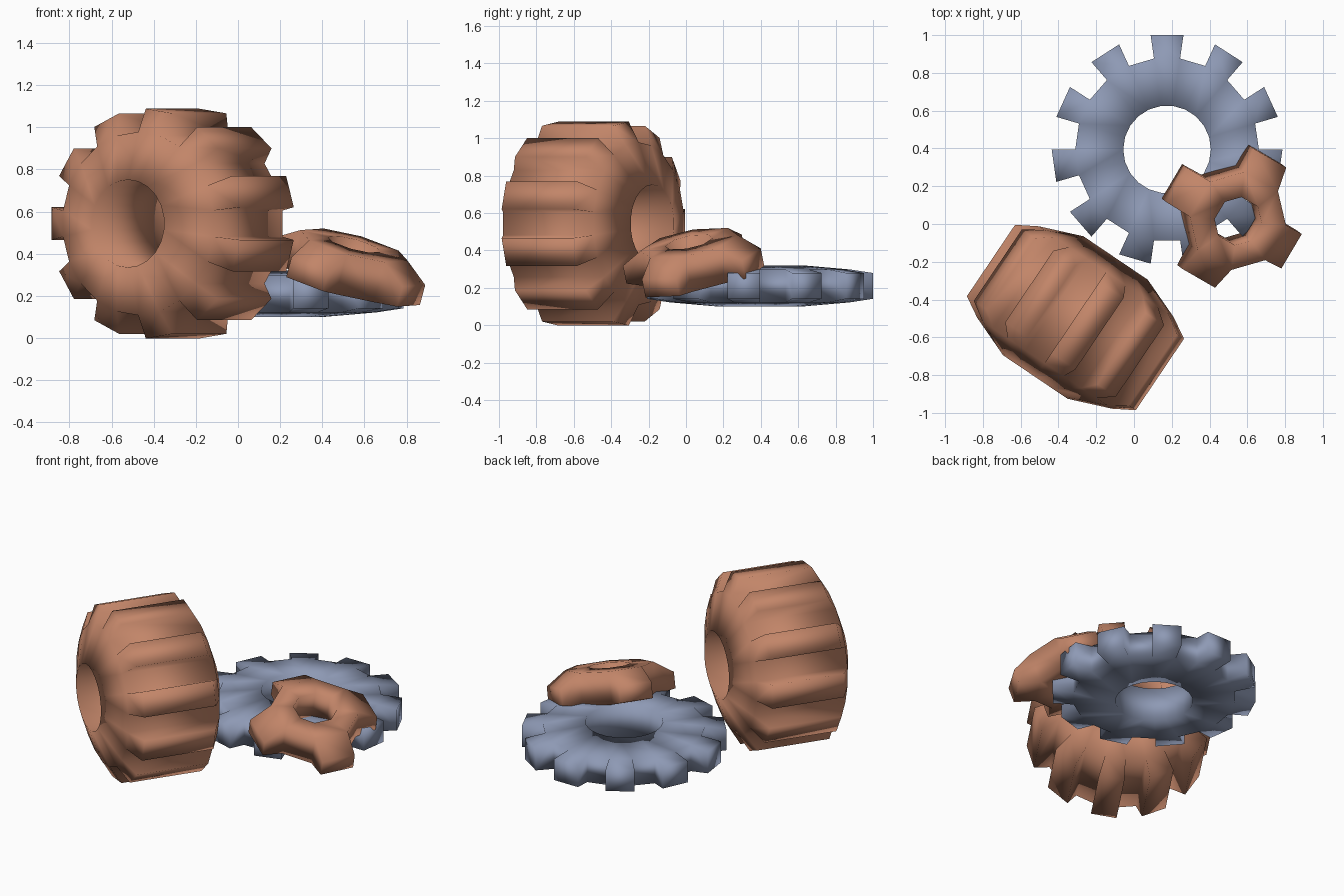
import bpy, bmesh, math
from mathutils import Vector, Matrix

if "Cube" in bpy.data.objects:
    bpy.data.objects.remove(bpy.data.objects["Cube"])


def material(name, rgb):
    m = bpy.data.materials.new(name)
    m.diffuse_color = (*rgb, 1)
    m.use_nodes = True
    m.node_tree.nodes["Principled BSDF"].inputs["Base Color"].default_value = m.diffuse_color
    return m


orange = material("terracotta", (0.54, 0.235, 0.14))
blue = material("slate_blue", (0.27, 0.32, 0.46))


def gear(name, mat, teeth, rim, root, tip, root_half, tip_half, centre, axis, first, drop=0.0):
    """rim, root, tip are (radius, half thickness); half angles in degrees;
    drop shifts the tooth tips along the axis."""
    bm = bmesh.new()

    def pair(ring, ang, shift=0.0):
        r, h = ring
        x, y = r * math.cos(ang), r * math.sin(ang)
        return bm.verts.new((x, y, h + shift)), bm.verts.new((x, y, -h + shift))

    step = 2 * math.pi / teeth
    inner, outer, tips = [], [], []
    for i in range(teeth):
        for s in (-1, 1):
            a = i * step + s * math.radians(root_half)
            inner.append(pair(rim, a))
            outer.append(pair(root, a))
            tips.append(pair(tip, i * step + s * math.radians(tip_half), drop))

    n = len(inner)
    for i in range(n):
        j = (i + 1) % n
        (a, b), (c, d) = inner[i], inner[j]
        (e, f), (g, h) = outer[i], outer[j]
        bm.faces.new((a, b, d, c))            # bore
        bm.faces.new((a, e, g, c))            # upper side
        bm.faces.new((b, d, h, f))            # lower side
        if i % 2:
            bm.faces.new((e, f, h, g))        # valley floor
        else:
            (p, q), (r, s) = tips[i], tips[j]
            bm.faces.new((e, p, r, g))        # tooth top
            bm.faces.new((f, h, s, q))        # tooth underside
            bm.faces.new((p, q, s, r))        # tooth tip
            bm.faces.new((e, f, q, p))        # tooth flanks
            bm.faces.new((g, r, s, h))
    bmesh.ops.recalc_face_normals(bm, faces=bm.faces)
    for face in bm.faces:
        face.smooth = True
    me = bpy.data.meshes.new(name)
    bm.to_mesh(me)
    bm.free()
    me.materials.append(mat)

    # orient: local z along the axis, first tooth towards the given direction
    z = Vector(axis).normalized()
    x = Vector(first)
    x = (x - z * x.dot(z)).normalized()
    y = z.cross(x)
    ob = bpy.data.objects.new(name, me)
    rot = Matrix((x, y, z)).transposed().to_4x4()
    ob.matrix_world = Matrix.Translation(centre) @ rot
    bpy.context.collection.objects.link(ob)
    return ob


q = 360 / 11 / 4
# flat gear lying level
gear("flat_gear", blue, 11, (0.232, 0.11), (0.486, 0.088), (0.611, 0.069), q, q,
     (0.175, 0.395, 0.21), (0, 0, 1), (0, 1, 0))
# wide barrel gear standing on its teeth
gear("wide_gear", orange, 11, (0.208, 0.38), (0.435, 0.292), (0.545, 0.228), q, q,
     (-0.31, -0.495, 0.543), (0.56, 0.83, 0), (-0.83, 0.56, 0))
# small tilted four-tooth gear resting on the flat gear
gear("small_gear", orange, 4, (0.13, 0.105), (0.265, 0.1), (0.385, 0.05), 24, 16,
     (0.525, 0.035, 0.345), (0.267, -0.2, 1), (0.5, 0.866, 0), -0.03)
